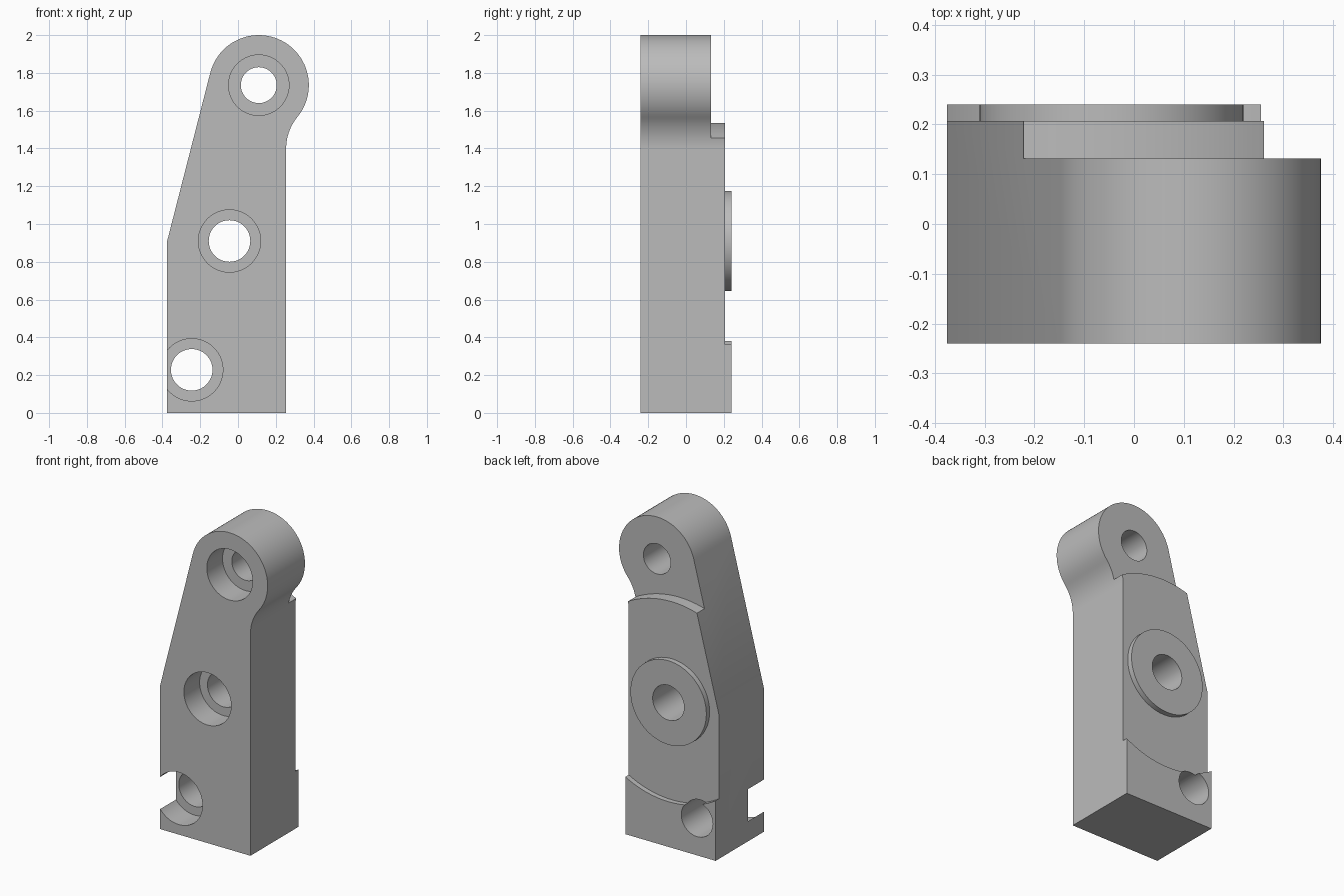
import bpy, bmesh
from math import sin, cos, radians

cube = bpy.data.objects.get("Cube")
if cube:
    bpy.data.objects.remove(cube, do_unlink=True)

steel = bpy.data.materials.new("plain_grey")
steel.use_nodes = True
GREY = (0.5, 0.5, 0.5, 1)
steel.diffuse_color = GREY
steel.node_tree.nodes["Principled BSDF"].inputs["Base Color"].default_value = GREY

FRONT, BACK = -0.24, 0.24
HEAD, BOSS, FOOT = (0.11, 1.735), (-0.045, 0.91), (-0.245, 0.228)


def arc(centre, radius, start, end, steps=48):
    """Points of an arc in the xz plane, angles in degrees."""
    angles = [radians(start + (end - start) * i / steps) for i in range(steps + 1)]
    return [(centre[0] + radius * cos(a), centre[1] + radius * sin(a)) for a in angles]


def prism(name, outline, y0, y1):
    """Extrude an xz outline along y."""
    bm = bmesh.new()
    face = bm.faces.new([bm.verts.new((x, y0, z)) for x, z in outline])
    grown = bmesh.ops.extrude_face_region(bm, geom=[face])["geom"]
    verts = [v for v in grown if isinstance(v, bmesh.types.BMVert)]
    bmesh.ops.translate(bm, verts=verts, vec=(0, y1 - y0, 0))
    bmesh.ops.recalc_face_normals(bm, faces=bm.faces)
    mesh = bpy.data.meshes.new(name)
    bm.to_mesh(mesh)
    bm.free()
    mesh.materials.append(steel)
    obj = bpy.data.objects.new(name, mesh)
    bpy.context.collection.objects.link(obj)
    return obj


def disc(name, centre, radius, y0, y1):
    return prism(name, arc(centre, radius, 0, 360, 72)[:-1], y0, y1)


def combine(target, tool, operation="DIFFERENCE"):
    """Apply a boolean and remove the tool."""
    mod = target.modifiers.new("cut", "BOOLEAN")
    mod.operation, mod.object, mod.solver = operation, tool, "EXACT"
    bpy.context.view_layer.objects.active = target
    bpy.ops.object.modifier_apply(modifier=mod.name)
    bpy.data.objects.remove(tool, do_unlink=True)


# Arm: straight right edge, fillet into the round head, sloping left edge
outline = [(-0.375, 0), (0.255, 0)]
outline += arc((0.5175, 1.4), 0.2625, 180, 140.6, 16)
outline += arc(HEAD, 0.265, -39.4, 165.7)[1:]
outline += [(-0.375, 0.91)]
arm = prism("bracket_arm", outline, FRONT, BACK)

# Recess above the foot pad, with a curved lower edge
recess = arc(BOSS, 0.625, 180, 360) + [(0.58, 2.2), (-0.67, 2.2)]
combine(arm, prism("recess_cutter", recess, 0.207, 0.4))

# Thinner head, with a curved shoulder
shoulder = arc(BOSS, 0.625, 0, 180) + [(-0.67, 2.2), (0.58, 2.2)]
combine(arm, prism("shoulder_cutter", shoulder, 0.132, 0.4))

# Raised round boss on the back
combine(arm, disc("boss", BOSS, 0.265, 0.1, BACK), "UNION")

# Counterbored bolt holes
for centre, bore, hole in ((HEAD, 0.16, 0.095), (BOSS, 0.165, 0.11), (FOOT, 0.165, 0.11)):
    combine(arm, disc("bore_cutter", centre, bore, -0.4, -0.083))
    combine(arm, disc("hole_cutter", centre, hole, -0.4, 0.4))

bpy.ops.object.select_all(action="DESELECT")
arm.select_set(True)
bpy.context.view_layer.objects.active = arm
bpy.ops.object.shade_smooth_by_angle(angle=radians(30))
